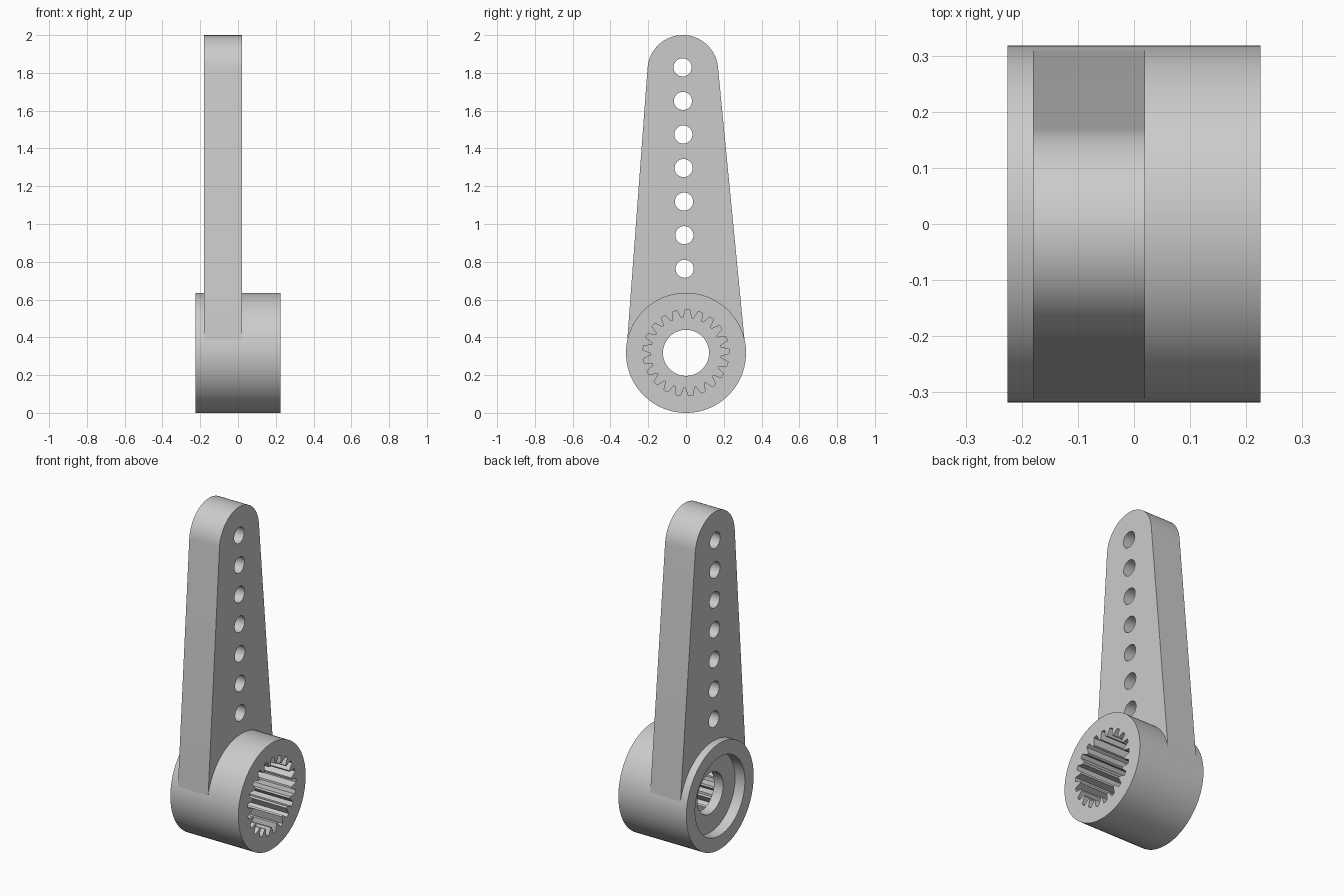
import bpy, bmesh
from math import sin, cos, asin, pi, radians
from mathutils import Matrix

cube = bpy.data.objects.get("Cube")
if cube:
    bpy.data.objects.remove(cube, do_unlink=True)

grey = bpy.data.materials.new("light grey plastic")
grey.use_nodes = True
grey.diffuse_color = (0.6, 0.6, 0.6, 1)
grey.node_tree.nodes["Principled BSDF"].inputs["Base Color"].default_value = (0.6, 0.6, 0.6, 1)

HUB_R, HUB_Z = 0.318, 0.318
TEETH = 21


def finish(name, bm):
    """Clean the mesh, shade it and add it to the scene."""
    bmesh.ops.remove_doubles(bm, verts=bm.verts, dist=0.0001)
    bmesh.ops.recalc_face_normals(bm, faces=bm.faces)
    mesh = bpy.data.meshes.new(name)
    bm.to_mesh(mesh)
    bm.free()
    mesh.materials.clear()
    mesh.materials.append(grey)
    mesh.shade_smooth()
    mesh.set_sharp_from_angle(angle=radians(25))
    obj = bpy.data.objects.new(name, mesh)
    bpy.context.collection.objects.link(obj)
    return obj


def arc(cy, cz, r, start, end, n):
    return [(cy + r * cos(start + (end - start) * i / n),
             cz + r * sin(start + (end - start) * i / n)) for i in range(n + 1)]


# Hub: rings around the x axis, some of them toothed, closed into one solid
def ring(bm, x, r, root=None):
    verts = []
    for i in range(TEETH * 4):
        a, radius = i, r
        if root:
            a += (-0.2, 0.2, 0.1, -0.1)[i % 4]
            radius = r if i % 4 < 2 else root
        a *= 2 * pi / (TEETH * 4)
        verts.append(bm.verts.new((x, radius * sin(a), HUB_Z + radius * cos(a))))
    return verts


bm = bmesh.new()
rings = [ring(bm, *spec) for spec in (
    (-0.225, HUB_R), (0.225, HUB_R),            # outer wall
    (0.225, 0.228, 0.185), (-0.1, 0.228, 0.185),  # toothed socket
    (-0.1, 0.122), (-0.16, 0.122),              # screw hole
    (-0.16, 0.235), (-0.225, 0.235))]           # screw head recess
for k, a in enumerate(rings):
    b = rings[(k + 1) % len(rings)]
    for i in range(len(a)):
        j = (i + 1) % len(a)
        bm.faces.new((a[i], a[j], b[j], b[i]))
finish("splined_hub", bm)

# Arm: tapered outline tangent to both round ends, with holes
TIP_Y, TIP_R = -0.017, 0.187
TIP_Z = 2 - TIP_R
base_r = HUB_R - 0.003
lean = asin((base_r - TIP_R) / (TIP_Z - HUB_Z))
outline = arc(TIP_Y, TIP_Z, TIP_R, lean, pi - lean, 32)
outline += arc(0, HUB_Z, base_r, pi - lean, 2 * pi + lean, 48)
loops = [outline, arc(0, HUB_Z, 0.275, 0, 2 * pi, 64)[:-1]]
for i in range(7):
    loops.append(arc(-0.007 - 0.0018 * i, 0.763 + 0.1777 * i, 0.048, 0, 2 * pi, 32)[:-1])

curve = bpy.data.curves.new("arm_outline", "CURVE")
curve.dimensions = "2D"
curve.fill_mode = "BOTH"
curve.extrude = 0.1
for points in loops:
    spline = curve.splines.new("POLY")
    spline.points.add(len(points) - 1)
    for p, (u, v) in zip(spline.points, points):
        p.co = (u, v, 0, 1)
    spline.use_cyclic_u = True
helper = bpy.data.objects.new("arm_outline", curve)
bpy.context.collection.objects.link(helper)
bpy.context.view_layer.update()
flat = helper.evaluated_get(bpy.context.evaluated_depsgraph_get()).to_mesh()
bm = bmesh.new()
bm.from_mesh(flat)
bpy.data.objects.remove(helper, do_unlink=True)
# Stand the outline up in the y-z plane
stand = Matrix(((0, 0, 1, -0.08), (1, 0, 0, 0), (0, 1, 0, 0), (0, 0, 0, 1)))
bmesh.ops.transform(bm, matrix=stand, verts=bm.verts)
finish("perforated_arm", bm)
